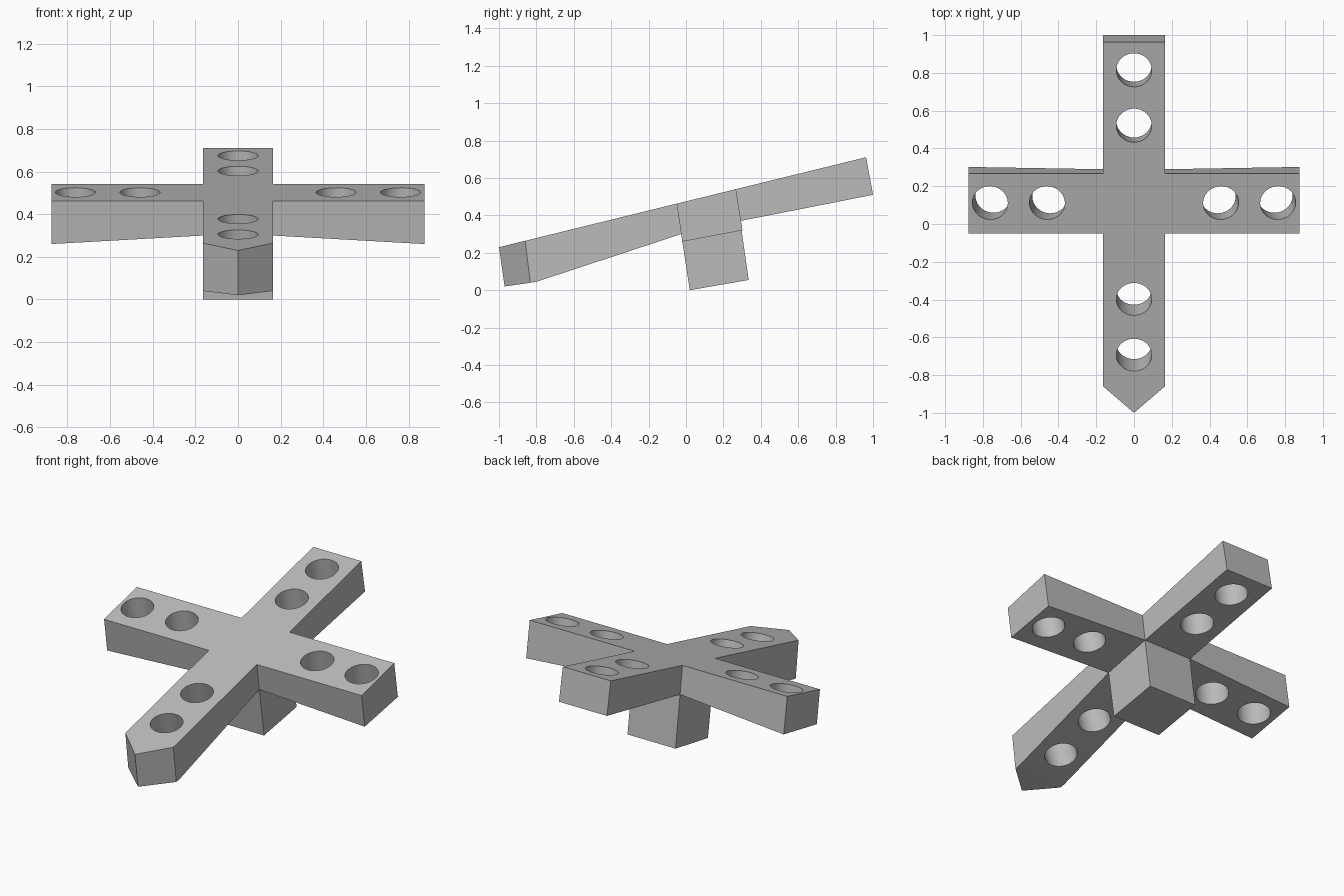
import bpy
import bmesh
from math import cos, sin, tau

if "Cube" in bpy.data.objects:
    bpy.data.objects.remove(bpy.data.objects["Cube"])

# Material
grey = bpy.data.materials.new("plain grey")
grey.use_nodes = True
grey.diffuse_color = (0.5, 0.5, 0.5, 1)
grey.node_tree.nodes["Principled BSDF"].inputs["Base Color"].default_value = (0.5, 0.5, 0.5, 1)


def top_z(y):
    """Height of the sloping top face."""
    return 0.23 + 0.245 * (y + 1)


def make_object(name, bm):
    bmesh.ops.recalc_face_normals(bm, faces=bm.faces)
    mesh = bpy.data.meshes.new(name)
    bm.to_mesh(mesh)
    bm.free()
    mesh.materials.append(grey)
    obj = bpy.data.objects.new(name, mesh)
    bpy.context.scene.collection.objects.link(obj)
    return obj


# Half outline of the cross: name -> x, top y, bottom y, bottom z
W, ARM = 0.163, 0.875
outline = {
    "shoulder": (W, -0.86, -0.832, 0.04),
    "kink": (W, -0.83, -0.80, 0.045),
    "front_root": (W, -0.05, -0.026, 0.30),
    "front_end": (ARM, -0.05, -0.02, 0.26),
    "back_end": (ARM, 0.267, 0.302, 0.32),
    "back_root": (W, 0.267, 0.29, 0.37),
    "rear": (W, 0.963, 1.0, 0.51),
}

bm = bmesh.new()
top, low = {}, {}
for key, (x, yt, yb, zb) in outline.items():
    for s in (1, -1):
        top[key, s] = bm.verts.new((s * x, yt, top_z(yt)))
        low[key, s] = bm.verts.new((s * x, yb, zb))
top["tip", 0] = bm.verts.new((0, -1, top_z(-1)))
low["tip", 0] = bm.verts.new((0, -0.97, 0.02))

# Top face and side walls
keys = list(outline)
ring = [("tip", 0)] + [(k, 1) for k in keys] + [(k, -1) for k in reversed(keys)]
bm.faces.new([top[r] for r in ring])
for a, b in zip(ring, ring[1:] + ring[:1]):
    bm.faces.new((top[a], top[b], low[b], low[a]))

# Undersides of the pointed tip, the long bar and the two side arms
bm.faces.new([low[r] for r in (("tip", 0), ("shoulder", 1), ("kink", 1),
                               ("kink", -1), ("shoulder", -1))])
for a, b in (("kink", "front_root"), ("back_root", "rear")):
    bm.faces.new((low[a, 1], low[b, 1], low[b, -1], low[a, -1]))
for s in (1, -1):
    bm.faces.new([low[k, s] for k in ("front_root", "front_end", "back_end", "back_root")])

# Stem under the crossing
corners = [("front_root", 1), ("back_root", 1), ("back_root", -1), ("front_root", -1)]
foot = []
for key, s in corners:
    y, z = (0.02, 0.0) if key == "front_root" else (0.335, 0.055)
    foot.append(bm.verts.new((s * W, y, z)))
for i in range(4):
    j = (i + 1) % 4
    bm.faces.new((low[corners[i]], low[corners[j]], foot[j], foot[i]))
bm.faces.new(foot)
cross = make_object("cross_with_stem", bm)

# Slanted round hole cutters: x, y, lean in x, lean in y
holes = [(0, -0.693, 0, 0.3), (0, -0.398, 0, 0.3), (0, 0.522, 0, 0.14), (0, 0.815, 0, 0.14)]
holes += [(s * x, 0.112, -s * 0.08, 0.18) for s in (1, -1) for x in (0.46, 0.762)]
SIDES = 40
bm = bmesh.new()
for x, y, lean_x, lean_y in holes:
    rings = []
    for drop in (-0.15, 0.45):
        rings.append([bm.verts.new((x + 0.094 * cos(tau * i / SIDES) + lean_x * drop,
                                    y + 0.092 * sin(tau * i / SIDES) + lean_y * drop,
                                    top_z(y) - drop)) for i in range(SIDES)])
    for i in range(SIDES):
        j = (i + 1) % SIDES
        bm.faces.new((rings[0][i], rings[0][j], rings[1][j], rings[1][i]))
    bm.faces.new(rings[0])
    bm.faces.new(rings[1])
cutter = make_object("hole_cutters", bm)
cutter.hide_render = True

# Cut the holes and bake the result
cut = cross.modifiers.new("holes", 'BOOLEAN')
cut.operation = 'DIFFERENCE'
cut.solver = 'EXACT'
cut.object = cutter
bpy.context.view_layer.objects.active = cross
cross.select_set(True)
bpy.ops.object.modifier_apply(modifier=cut.name)
bpy.data.objects.remove(cutter)
bpy.ops.object.shade_smooth_by_angle(angle=0.35)
